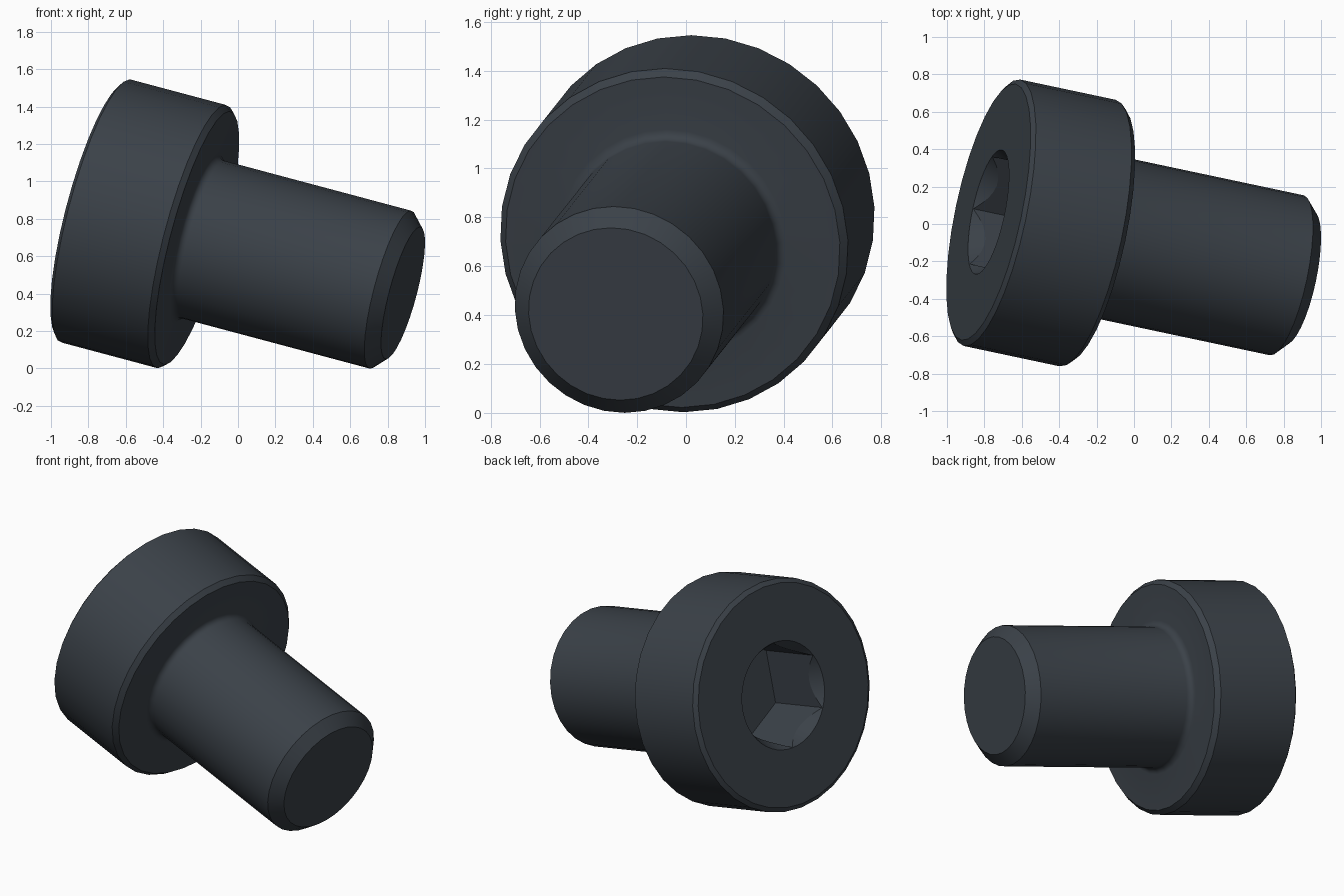
import bpy, bmesh
from math import sin, cos, pi, radians
from mathutils import Matrix, Vector

cube = bpy.data.objects.get("Cube")
if cube:
    bpy.data.objects.remove(cube, do_unlink=True)

# Dark steel
steel = bpy.data.materials.new("dark_steel")
steel.use_nodes = True
colour = (0.043, 0.053, 0.065, 1)
steel.diffuse_color = colour
steel.node_tree.nodes["Principled BSDF"].inputs["Base Color"].default_value = colour

# Tilted frame: local z runs down the shank, local x points to the lowest side
axis = Vector((1, -0.212, -0.267)).normalized()
low = (axis * axis.z - Vector((0, 0, 1))).normalized()
frame = Matrix((low, axis.cross(low), axis)).transposed().to_4x4()
frame.translation = (-0.778, 0.064, 0.847)


def turned(name, profile, sides):
    """Closed solid of revolution from (radius, depth) points, capped at both ends."""
    bm = bmesh.new()
    rings = [[bm.verts.new((r * cos(2 * pi * i / sides), r * sin(2 * pi * i / sides), z))
              for i in range(sides)] for r, z in profile]
    for a, b in zip(rings, rings[1:]):
        for i in range(sides):
            j = (i + 1) % sides
            bm.faces.new((a[i], a[j], b[j], b[i]))
    bm.faces.new(rings[0][::-1])
    bm.faces.new(rings[-1])
    bmesh.ops.recalc_face_normals(bm, faces=bm.faces)
    mesh = bpy.data.meshes.new(name)
    bm.to_mesh(mesh)
    bm.free()
    mesh.materials.append(steel)
    obj = bpy.data.objects.new(name, mesh)
    obj.matrix_world = frame
    bpy.context.collection.objects.link(obj)
    return obj


# Bolt: chamfered head, fillet under the head, shank with chamfered tip
shank_r, under, fillet = 0.437, 0.59, 0.04
curve = [(shank_r + fillet * (1 - sin(t)), under + fillet * (1 - cos(t)))
         for t in (radians(a) for a in (0, 22.5, 45, 67.5, 90))]
bolt = turned("bolt", [(0.70, 0), (0.728, 0.02), (0.728, 0.56), (0.70, under)]
              + curve + [(shank_r, 1.684), (0.365, 1.754)], 32)

# Socket: hexagonal recess with a conical lead-in
cutters = [turned("hex_cutter", [(0.338, -0.1), (0.338, 0.44)], 6),
           turned("lead_in_cutter", [(0.357, -0.03), (0.27, 0.12)], 48)]

bpy.context.view_layer.objects.active = bolt
for cutter in cutters:
    cutter.hide_render = True
    mod = bolt.modifiers.new(cutter.name, "BOOLEAN")
    mod.operation = "DIFFERENCE"
    mod.solver = "EXACT"
    mod.object = cutter
    bpy.ops.object.modifier_apply(modifier=mod.name)
    bpy.data.objects.remove(cutter, do_unlink=True)

bpy.ops.object.select_all(action="DESELECT")
bolt.select_set(True)
bpy.ops.object.shade_smooth_by_angle(angle=radians(30))
